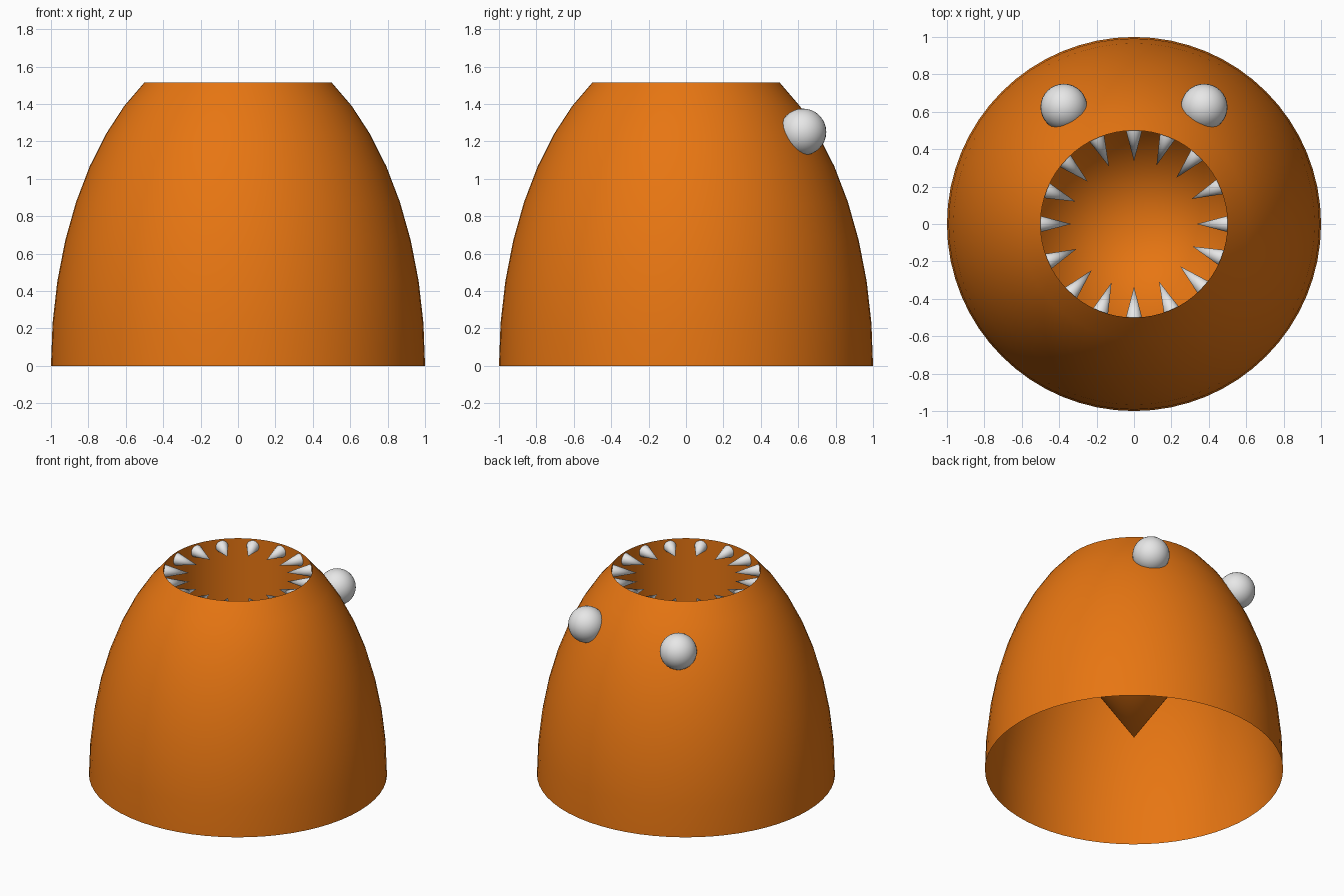
import bpy, bmesh, math
from mathutils import Vector

if "Cube" in bpy.data.objects:
    bpy.data.objects.remove(bpy.data.objects["Cube"], do_unlink=True)


def material(name, rgb):
    mat = bpy.data.materials.new(name)
    mat.use_nodes = True
    mat.diffuse_color = (*rgb, 1)
    mat.node_tree.nodes["Principled BSDF"].inputs["Base Color"].default_value = (*rgb, 1)
    return mat


def finish(obj, name, mat):
    obj.name = name
    obj.data.name = name
    obj.data.materials.append(mat)
    bpy.ops.object.select_all(action="DESELECT")
    obj.select_set(True)
    bpy.context.view_layer.objects.active = obj
    bpy.ops.object.shade_smooth_by_angle(angle=math.radians(30))


def revolve(name, profile, mat, steps=64):
    """Spin a list of (radius, height) points around z."""
    bm = bmesh.new()
    verts = [bm.verts.new((r, 0, z)) for r, z in profile]
    edges = [bm.edges.new(pair) for pair in zip(verts, verts[1:])]
    bmesh.ops.spin(bm, geom=verts + edges, cent=(0, 0, 0), axis=(0, 0, 1),
                   angle=math.tau, steps=steps)
    bmesh.ops.remove_doubles(bm, verts=bm.verts[:], dist=1e-4)
    bm.normal_update()
    # The outer wall must face away from the axis
    low = min(bm.faces, key=lambda f: f.calc_center_median().z)
    if low.normal.dot(low.calc_center_median()) < 0:
        bmesh.ops.reverse_faces(bm, faces=bm.faces[:])
    mesh = bpy.data.meshes.new(name)
    bm.to_mesh(mesh)
    bm.free()
    obj = bpy.data.objects.new(name, mesh)
    bpy.context.collection.objects.link(obj)
    finish(obj, name, mat)


orange = material("orange skin", (0.8, 0.18, 0.006))
white = material("pale grey", (0.8, 0.8, 0.8))

# Body: open-bottomed stretched dome, cut off at the mouth
DOME_HEIGHT = 1.75
MOUTH = 0.5
dome = []
for i in range(9):
    a = math.radians(7.5 * i)
    dome.append((math.cos(a), DOME_HEIGHT * math.sin(a)))
revolve("body", dome, orange)

# Throat: straight tube that ends in a cone pointing down
rim_z = dome[-1][1]
throat = [(MOUTH, rim_z), (MOUTH, 1.0), (0, 0.25)]
bm_steps = 64
revolve("throat", throat, orange, bm_steps)
bm = bmesh.new()
throat_mesh = bpy.data.objects["throat"].data
bm.from_mesh(throat_mesh)
# The throat lining faces the axis
wall = max(bm.faces, key=lambda f: f.calc_center_median().z)
centre = wall.calc_center_median()
if wall.normal.x * centre.x + wall.normal.y * centre.y > 0:
    bmesh.ops.reverse_faces(bm, faces=bm.faces[:])
bm.to_mesh(throat_mesh)
bm.free()

# Teeth: a ring of cones pointing inward just below the rim
TOOTH_LENGTH = 0.165
for quarter in range(4):
    for k, offset in enumerate((0, 23.5, 47.5, 69)):
        a = math.radians(90 * quarter + offset)
        outward = Vector((math.cos(a), math.sin(a), 0))
        bpy.ops.mesh.primitive_cone_add(
            vertices=32, radius1=0.043, radius2=0, depth=TOOTH_LENGTH,
            location=outward * (MOUTH - TOOTH_LENGTH / 2) + Vector((0, 0, 1.46)),
            rotation=(-outward).to_track_quat("Z", "Y").to_euler())
        finish(bpy.context.object, f"tooth_{quarter * 4 + k + 1}", white)

# Eyes: balls half sunk into the back of the dome
for side, x in (("left", 0.375), ("right", -0.375)):
    bpy.ops.mesh.primitive_uv_sphere_add(segments=32, ring_count=16, radius=0.125,
                                         location=(x, 0.625, 1.25))
    finish(bpy.context.object, f"{side}_eye", white)
